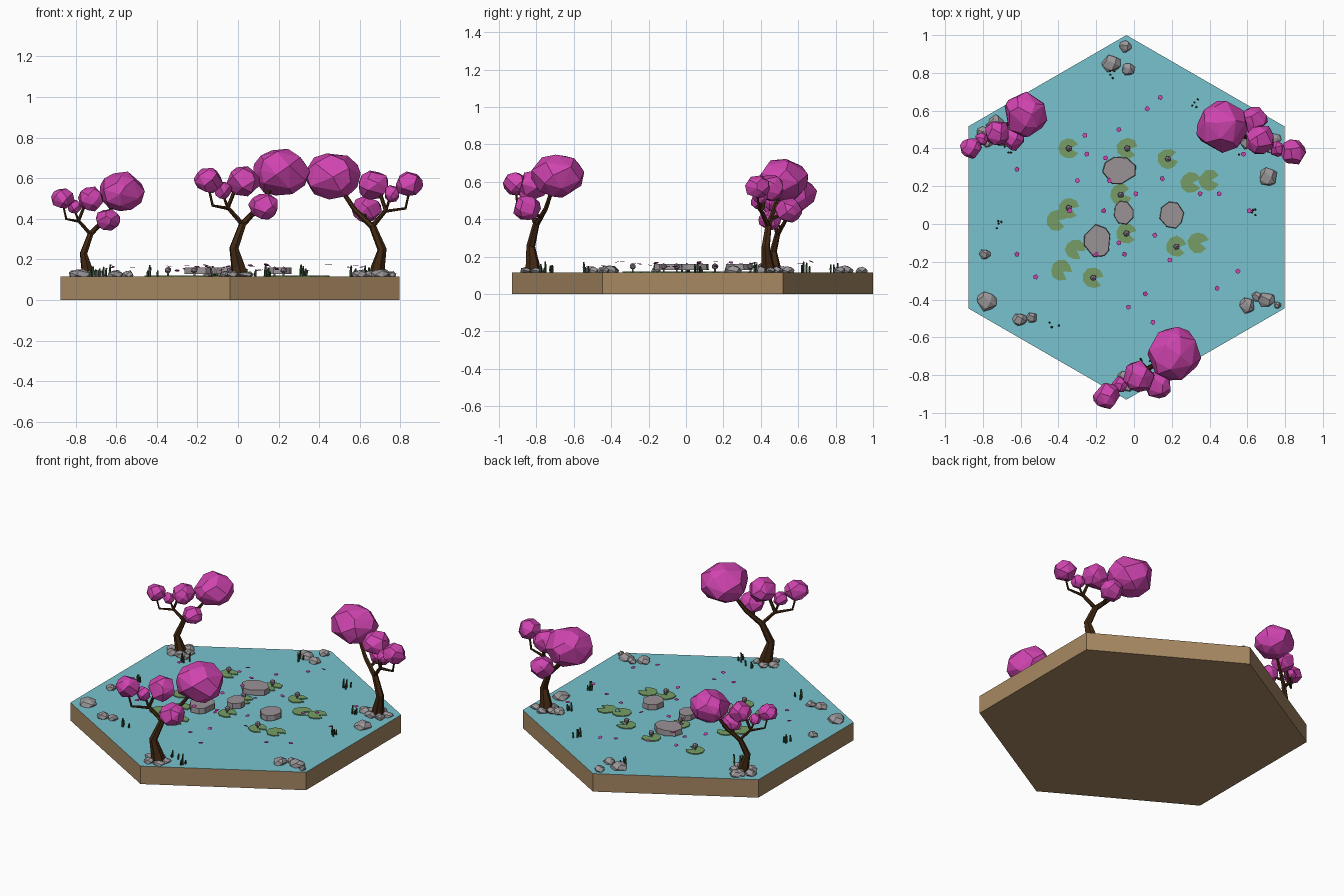
import bpy, bmesh, math, random
from mathutils import Vector, Matrix

if "Cube" in bpy.data.objects:
    bpy.data.objects.remove(bpy.data.objects["Cube"])

random.seed(4)
TOP = 0.115


def material(name, r, g, b):
    m = bpy.data.materials.new(name)
    lin = [(c / 255 / 12.92) if c < 10 else ((c / 255 + 0.055) / 1.055) ** 2.4 for c in (r, g, b)]
    m.diffuse_color = (*lin, 1)
    m.use_nodes = True
    m.node_tree.nodes["Principled BSDF"].inputs["Base Color"].default_value = m.diffuse_color
    return m


WATER = material("teal_water", 119, 194, 205)
EARTH = material("brown_earth", 166, 136, 98)
BLOSSOM = material("magenta_blossom", 208, 68, 176)
BARK = material("dark_bark", 66, 40, 18)
STONE = material("grey_stone", 156, 152, 155)
STEP = material("warm_grey_stone", 154, 146, 150)
PAD = material("olive_lily_pad", 118, 158, 102)
REED = material("dark_green_reed", 52, 78, 52)
BUD = material("grey_bud", 150, 136, 150)


def finish(bm, name, *mats):
    bmesh.ops.recalc_face_normals(bm, faces=bm.faces)
    me = bpy.data.meshes.new(name)
    bm.to_mesh(me)
    bm.free()
    ob = bpy.data.objects.new(name, me)
    for m in mats:
        me.materials.append(m)
    bpy.context.collection.objects.link(ob)
    return ob


def lump(bm, c, size, n=26, jitter=0.35):
    """Faceted lump: hull of jittered points spread over an ellipsoid."""
    vs = []
    for i in range(n):
        z = 1 - 2 * (i + 0.5) / n
        a = i * 2.39996 + random.uniform(-jitter, jitter)
        r = math.sqrt(1 - z * z)
        p = Vector((r * math.cos(a), r * math.sin(a), z)) * random.uniform(0.95, 1.04)
        vs.append(bm.verts.new([c[k] + p[k] * size[k] for k in range(3)]))
    res = bmesh.ops.convex_hull(bm, input=vs)
    junk = [v for v in res["geom_interior"] if isinstance(v, bmesh.types.BMVert)]
    if junk:
        bmesh.ops.delete(bm, geom=junk, context='VERTS')


def tube(bm, pts, sides=6):
    """Tapered tube through (x, y, z, radius) points."""
    P = [Vector(p[:3]) for p in pts]
    rings = []
    for i, p in enumerate(P):
        d = P[min(i + 1, len(P) - 1)] - P[max(i - 1, 0)]
        if i == 0:
            d = Vector((0, 0, 1)) if d.z > 0.7 * d.length else d
        ax = d.normalized()
        u = ax.cross(Vector((0.35, 0.9, 0.1))).normalized()
        w = ax.cross(u)
        rings.append([bm.verts.new(p + pts[i][3] * (u * math.cos(t) + w * math.sin(t)))
                      for t in [k * math.tau / sides for k in range(sides)]])
    for a, b in zip(rings, rings[1:]):
        for k in range(sides):
            j = (k + 1) % sides
            bm.faces.new((a[k], a[j], b[j], b[k]))
    bm.faces.new(rings[0])
    bm.faces.new(rings[-1])


def slab(bm, ring, z0, z1, inset=1.0):
    """Extruded outline, optionally narrower at the top."""
    cx = sum(p[0] for p in ring) / len(ring)
    cy = sum(p[1] for p in ring) / len(ring)
    lo = [bm.verts.new((x, y, z0)) for x, y in ring]
    hi = [bm.verts.new((cx + (x - cx) * inset, cy + (y - cy) * inset, z1)) for x, y in ring]
    bm.faces.new(lo)
    bm.faces.new(hi)
    for k in range(len(ring)):
        j = (k + 1) % len(ring)
        bm.faces.new((lo[k], lo[j], hi[j], hi[k]))


# Hexagonal earth base with a water surface on top
bm = bmesh.new()
slab(bm, [(-0.04 + 0.965 * math.sin(k * math.pi / 3), 0.035 + 0.965 * math.cos(k * math.pi / 3))
          for k in range(6)], 0, TOP)
for f in bm.faces:
    f.material_index = 1 if f.calc_center_median().z > TOP - 0.001 else 0
finish(bm, "pond_base", EARTH, WATER)

# Blossom trees: one design, turned and scaled
BRANCHES = [
    [(.01, 0, 0, .045), (0, 0, .05, .036), (-.02, -.01, .14, .024), (.025, .02, .265, .018)],
    [(.025, .02, .255, .017), (-.05, -.01, .34, .012), (-.01, 0, .44, .009)],
    [(-.045, -.01, .335, .009), (-.125, -.08, .35, .007), (-.145, -.09, .44, .006)],
    [(-.05, -.01, .335, .008), (-.075, -.02, .41, .006)],
    [(.02, .02, .255, .017), (.10, .07, .34, .013), (.18, .11, .46, .010)],
    [(.06, .045, .295, .010), (.13, -.03, .34, .007)]]
CROWNS = [(.21, .13, .515, .146, .124), (.025, .01, .47, .086, .080), (-.145, -.09, .475, .073, .066),
          (.13, -.03, .345, .078, .070), (-.075, -.03, .425, .045, .045)]
TREES = [("front", 0, -0.82, 0, 1.0), ("right", 0.69, 0.435, 129, 0.96), ("left", -0.745, 0.475, 0, 0.81)]
for label, x, y, rot, s in TREES:
    mat = Matrix.Translation((x, y, TOP)) @ Matrix.Rotation(math.radians(rot), 4, 'Z') @ Matrix.Scale(s, 4)
    bm = bmesh.new()
    for b in BRANCHES:
        tube(bm, b)
    bm.transform(mat)
    finish(bm, label + "_tree_trunk", BARK)
    bm = bmesh.new()
    for i, c in enumerate(CROWNS):
        lump(bm, c[:3], (c[3], c[3], c[4]), 28 if i == 0 else 22)
    bm.transform(mat)
    finish(bm, label + "_tree_blossom", BLOSSOM)
    # flat rocks around the foot of the tree
    bm = bmesh.new()
    for k in range(5):
        a = k * math.tau / 5 + 0.4
        lump(bm, (x + .055 * math.cos(a), y + .045 * math.sin(a), TOP + .01),
             (random.uniform(.03, .045), .032, random.uniform(.014, .026)), 14)
    finish(bm, label + "_tree_rocks", STONE)

# Shore rocks (x, y, radius)
ROCKS = [(-.12, .85, .055), (-.045, .94, .035), (-.03, .82, .038), (.71, .25, .052), (.70, -.40, .05),
         (.60, -.43, .045), (.65, -.385, .03), (.76, -.43, .02), (-.79, -.16, .033), (-.78, -.41, .058),
         (-.605, -.505, .04), (-.54, -.495, .032), (-.73, .54, .04), (.60, .43, .04), (-.68, .44, .03)]
bm = bmesh.new()
for x, y, r in ROCKS:
    lump(bm, (x, y, TOP + .008), (r, r * random.uniform(.8, 1.05), .012 + r * .35), 15)
finish(bm, "shore_rocks", STONE)

# Stepping stones (x, y, half width, half depth)
bm = bmesh.new()
for x, y, rx, ry in [(-.08, .285, .088, .075), (-.055, .06, .056, .062), (-.19, -.09, .073, .085),
                     (.20, .045, .065, .07)]:
    ring = [(x + rx * math.cos(a) * j, y + ry * math.sin(a) * j) for a, j in
            [(k * math.tau / 8 + random.uniform(.1, .5), random.uniform(.95, 1.08)) for k in range(8)]]
    slab(bm, ring, TOP + .012, TOP + .045, 0.96)
finish(bm, "stepping_stones", STEP)

# Notched lily pads, some carrying a bud (x, y, has bud)
PADS = [(-.345, .40, 1), (-.035, .40, 1), (.18, .345, 1), (.30, .22, 0), (.40, .23, 0), (-.07, .155, 1),
        (-.345, .085, 1), (-.41, .02, 0), (-.31, -.135, 0), (-.385, -.245, 0), (-.215, -.285, 1),
        (-.04, -.05, 1), (.225, -.12, 1), (.34, -.10, 0)]
pads, buds = bmesh.new(), bmesh.new()
for x, y, bud in PADS:
    t = random.uniform(-.7, .4)
    ring = [(x + .01 * math.cos(t), y + .01 * math.sin(t))]
    for k in range(9):
        a = t + .45 + k * (math.tau - .9) / 8
        r = random.uniform(.052, .060)
        ring.append((x + r * math.cos(a), y + r * math.sin(a)))
    slab(pads, ring, TOP - .002, TOP + .006)
    if bud:
        tube(buds, [(x, y, TOP, .005), (x, y, TOP + .03, .005)], 5)
        bmesh.ops.create_icosphere(buds, subdivisions=1, radius=.018,
                                   matrix=Matrix.Translation((x, y, TOP + .032)))
finish(pads, "lily_pads", PAD)
finish(buds, "lily_buds", BUD)

# Reed clumps
bm = bmesh.new()
for x, y in [(-.70, 0), (-.42, -.54), (.625, .06), (.33, .64), (-.12, .79), (.06, -.73), (.13, -.76),
             (-.66, .40), (.58, .36)]:
    for k in range(4):
        px, py = x + random.uniform(-.03, .03), y + random.uniform(-.025, .025)
        h = random.uniform(.025, .06)
        tube(bm, [(px, py, TOP - .005, .005), (px, py, TOP + h * .5, .006),
                  (px + .003, py, TOP + h, .004)], 5)
finish(bm, "reeds", REED)

# Drifting petals, in hundredths of a unit
PETALS = [(14, 67), (7, 61), (-8, 50), (-26, 47), (-25, 37), (-15, 35), (-13, 23), (-30, 23), (15, 24),
          (1, 16), (35, 16), (45, 16), (-16, 7), (-34, 7), (61, 7), (58, 37), (11, -6), (-8, -10),
          (-20, -16), (-5, -16), (-62, -16), (-52, -28), (19, -19), (55, -25), (44, -34), (6, -37),
          (-3, -44), (10, -52), (-62, 29)]
bm = bmesh.new()
for x, y in PETALS:
    vs = bmesh.ops.create_circle(bm, cap_ends=True, segments=5, radius=.014)["verts"]
    M = Matrix.Translation((x / 100, y / 100, random.uniform(.145, .175))) \
        @ Matrix.Rotation(random.uniform(0, 6), 4, 'Z') @ Matrix.Rotation(random.uniform(-.4, .4), 4, 'X')
    bmesh.ops.transform(bm, matrix=M, verts=vs)
bmesh.ops.solidify(bm, geom=bm.faces[:], thickness=.002)
finish(bm, "petals", BLOSSOM)
